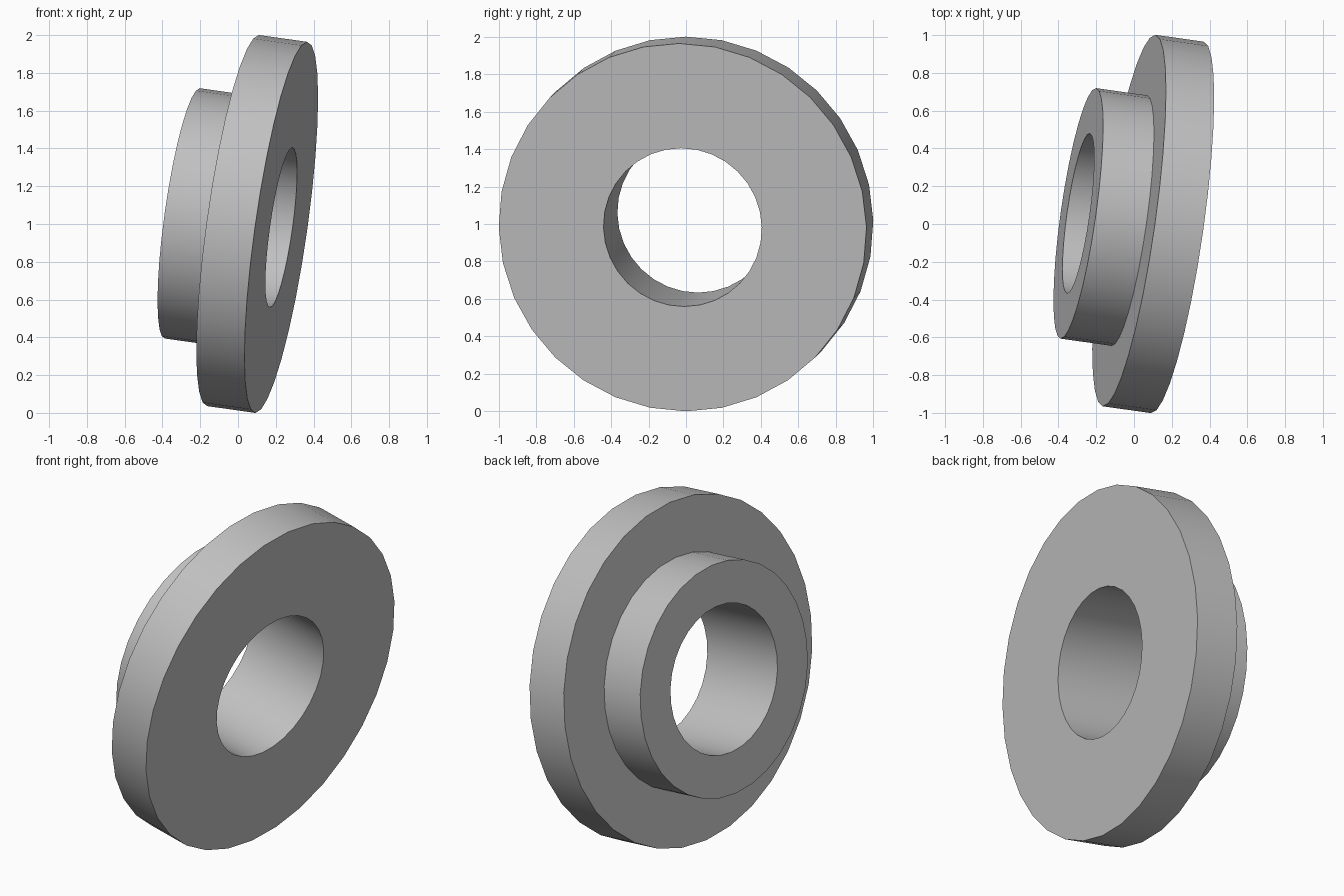
import bpy, bmesh, math
from mathutils import Matrix, Vector

cube = bpy.data.objects.get("Cube")
if cube:
    bpy.data.objects.remove(cube, do_unlink=True)

# Plain grey metal
grey = bpy.data.materials.new("plain_grey")
grey.use_nodes = True
colour = (0.53, 0.53, 0.53, 1)
grey.diffuse_color = colour
grey.node_tree.nodes["Principled BSDF"].inputs["Base Color"].default_value = colour

# Main sizes
SIDES = 32
BORE, HUB, FLANGE = 0.427, 0.669, 0.992
THICK, LENGTH = 0.26, 0.534

# Tilted frame: local z runs along the bushing axis, out of the flange face
axis = Vector((0.98, -0.139, -0.139)).normalized()
up = (Vector((0, 0, 1)) - axis * axis.z).normalized()
side = axis.cross(up)
frame = Matrix((up, side, axis)).transposed().to_4x4()
frame.translation = (0.229, -0.018, 0.982)

# Closed (radius, depth) profile turned into a flanged bushing
profile = [(BORE, 0), (FLANGE, 0), (FLANGE, -THICK),
           (HUB, -THICK), (HUB, -LENGTH), (BORE, -LENGTH)]
bm = bmesh.new()
verts = [bm.verts.new((r, 0, z)) for r, z in profile]
edges = [bm.edges.new((v, verts[(i + 1) % len(verts)])) for i, v in enumerate(verts)]
bmesh.ops.spin(bm, geom=verts + edges, cent=(0, 0, 0), axis=(0, 0, 1),
               angle=math.tau, steps=SIDES, use_merge=False)
bmesh.ops.remove_doubles(bm, verts=bm.verts[:], dist=0.0005)
bmesh.ops.recalc_face_normals(bm, faces=bm.faces[:])

mesh = bpy.data.meshes.new("flanged_bushing")
bm.to_mesh(mesh)
bm.free()
mesh.transform(frame)
mesh.materials.append(grey)
bushing = bpy.data.objects.new("flanged_bushing", mesh)
bpy.context.collection.objects.link(bushing)

# Smooth round walls with crisp rims
bpy.ops.object.select_all(action="DESELECT")
bushing.select_set(True)
bpy.context.view_layer.objects.active = bushing
bpy.ops.object.shade_smooth_by_angle(angle=math.radians(30))
